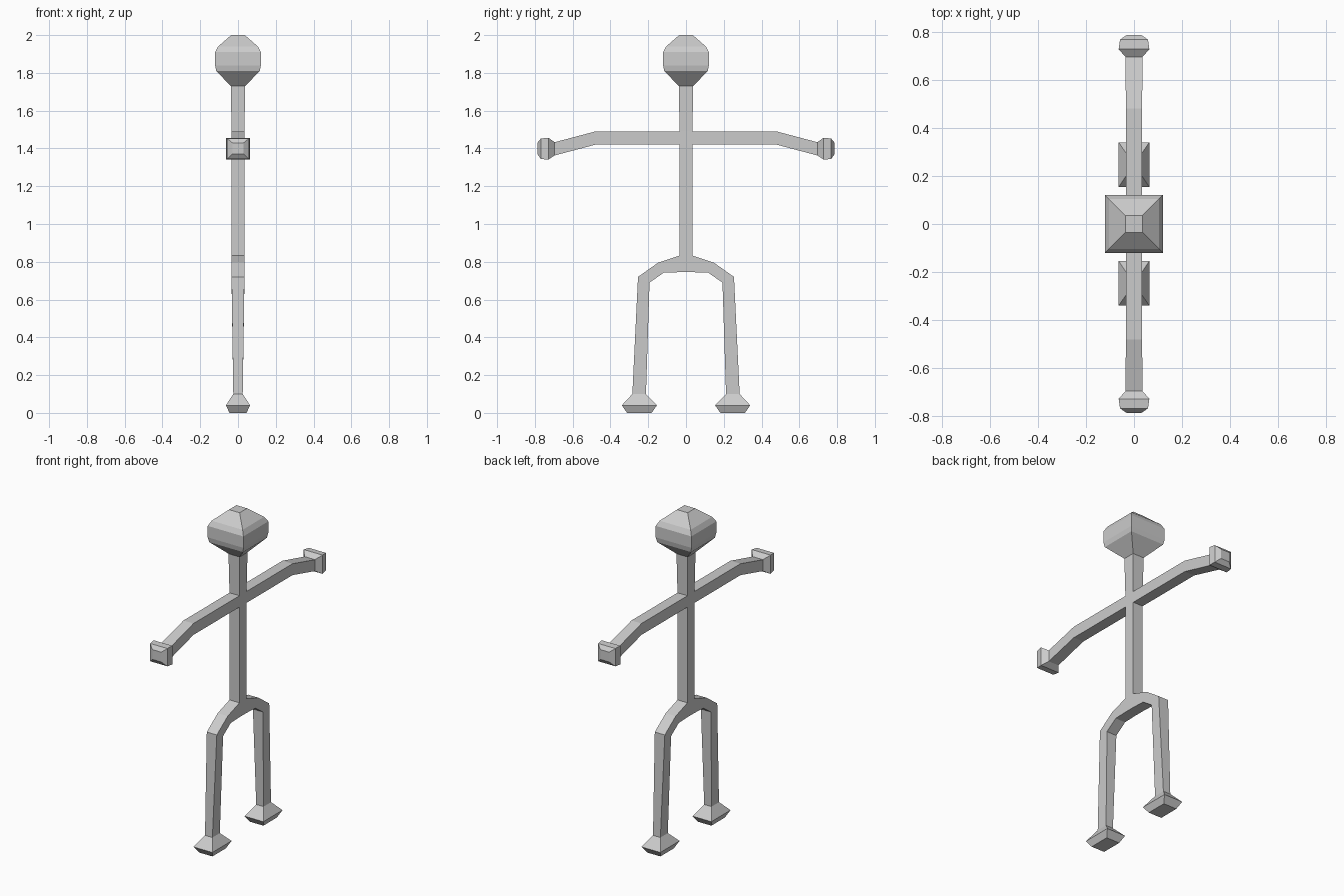
import bpy, bmesh

if "Cube" in bpy.data.objects:
    bpy.data.objects.remove(bpy.data.objects["Cube"])


def loft(name, rings, cap_start=False, cap_end=False, mirror=False):
    """Square-section loft. Each ring: two (y, z) edge points and half depth in x."""
    bm = bmesh.new()
    loops = []
    for (y0, z0), (y1, z1), h in rings:
        loops.append([bm.verts.new(p) for p in
                      ((-h, y0, z0), (h, y0, z0), (h, y1, z1), (-h, y1, z1))])
    for a, b in zip(loops, loops[1:]):
        for i in range(4):
            j = (i + 1) % 4
            bm.faces.new((a[i], a[j], b[j], b[i]))
    if cap_start:
        bm.faces.new(loops[0][::-1])
    if cap_end:
        bm.faces.new(loops[-1])
    bmesh.ops.recalc_face_normals(bm, faces=bm.faces[:])
    mesh = bpy.data.meshes.new(name)
    bm.to_mesh(mesh)
    bm.free()
    ob = bpy.data.objects.new(name, mesh)
    bpy.context.collection.objects.link(ob)
    if mirror:
        mod = ob.modifiers.new("Mirror", 'MIRROR')
        mod.use_axis = (False, True, False)
        mod.use_mirror_merge = False
    return ob


def level(z, r, h=None):
    """Horizontal ring centred on the vertical axis."""
    return ((-r, z), (r, z), r if h is None else h)


# Torso and neck column
loft("torso", [level(0.745, 0.034), level(0.833, 0.034), level(1.42, 0.034),
               level(1.49, 0.034), level(1.73, 0.038)], cap_start=True)

# Faceted head
loft("head", [level(1.73, 0.038), level(1.81, 0.115), level(1.84, 0.121),
              level(1.91, 0.121), level(1.94, 0.105), level(2.0, 0.036)],
     cap_end=True)

# Arms, slightly bent down at the elbow
loft("arms", [((0.034, 1.49), (0.034, 1.42), 0.034),
              ((0.48, 1.49), (0.48, 1.42), 0.034),
              ((0.695, 1.433), (0.695, 1.363), 0.035)], mirror=True)

# Hands
loft("hands", [((0.695, 1.433), (0.695, 1.363), 0.035),
               ((0.728, 1.456), (0.728, 1.341), 0.064),
               ((0.768, 1.453), (0.768, 1.344), 0.058),
               ((0.787, 1.430), (0.787, 1.370), 0.030)],
     cap_end=True, mirror=True)

# Hips curving into legs
loft("legs", [((0.034, 0.833), (0.034, 0.745), 0.034),
              ((0.148, 0.795), (0.118, 0.742), 0.034),
              ((0.254, 0.72), (0.193, 0.69), 0.034),
              ((0.284, 0.10), (0.212, 0.10), 0.025)], mirror=True)

# Feet
loft("feet", [((0.284, 0.10), (0.212, 0.10), 0.025),
              ((0.340, 0.04), (0.154, 0.04), 0.064),
              ((0.312, 0.0), (0.182, 0.0), 0.045)],
     cap_end=True, mirror=True)
